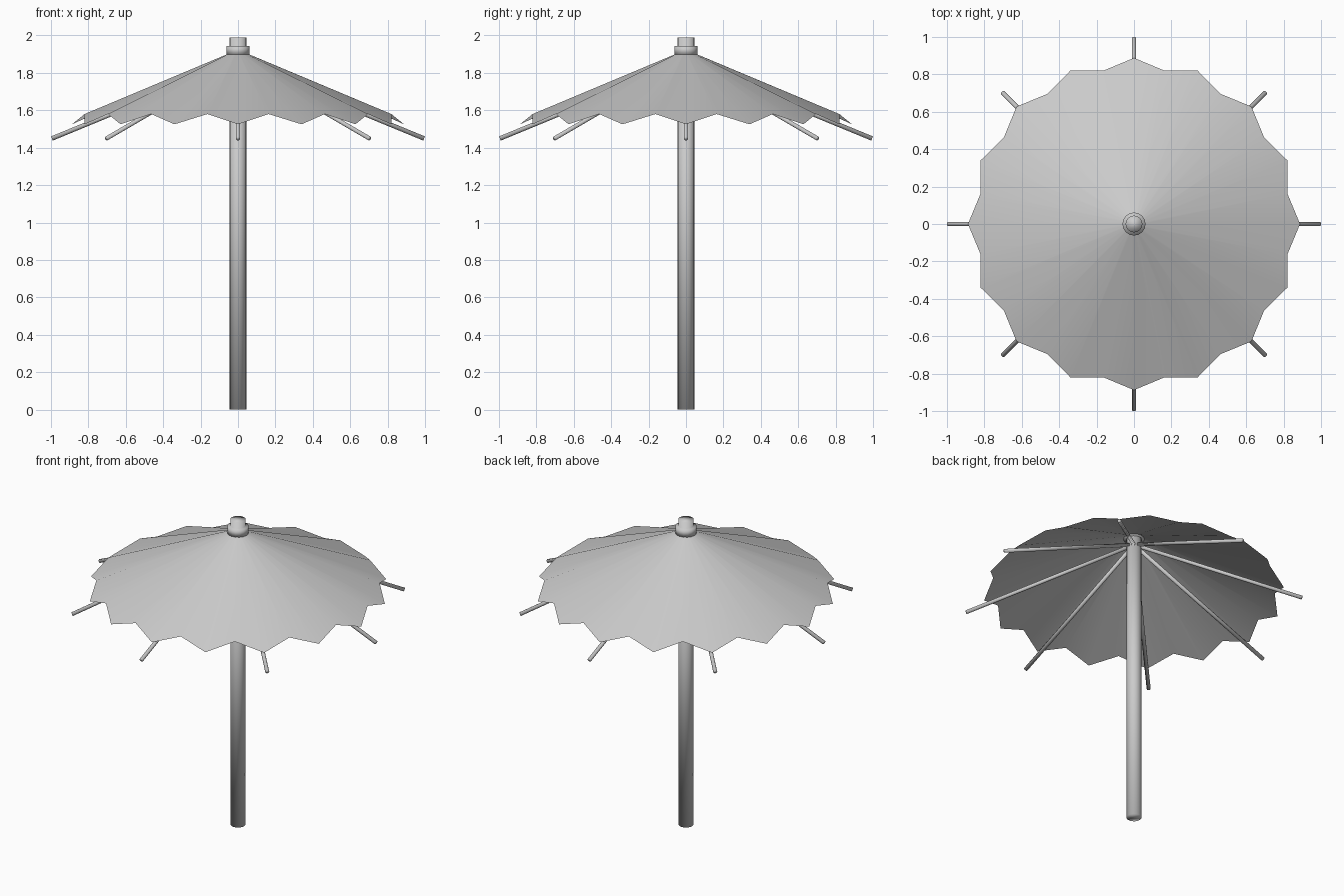
import bpy
import bmesh
from math import sin, cos, pi
from mathutils import Vector

cube = bpy.data.objects.get("Cube")
if cube:
    bpy.data.objects.remove(cube)

# Single plain grey finish
grey = bpy.data.materials.new("plain grey")
grey.use_nodes = True
grey.diffuse_color = (0.6, 0.6, 0.6, 1)
grey.node_tree.nodes["Principled BSDF"].inputs["Base Color"].default_value = (0.6, 0.6, 0.6, 1)


def finish(name, bm):
    """Turn a bmesh into a smooth shaded object."""
    mesh = bpy.data.meshes.new(name)
    for face in bm.faces:
        face.smooth = True
    bm.to_mesh(mesh)
    bm.free()
    mesh.materials.append(grey)
    obj = bpy.data.objects.new(name, mesh)
    bpy.context.collection.objects.link(obj)
    return obj


def rod(name, start, end, radius, sides):
    """Capped cylinder between two points."""
    start, end = Vector(start), Vector(end)
    axis = end - start
    bm = bmesh.new()
    bmesh.ops.create_cone(bm, cap_ends=True, segments=sides, radius1=radius,
                          radius2=radius, depth=axis.length)
    obj = finish(name, bm)
    obj.location = (start + end) / 2
    obj.rotation_mode = 'QUATERNION'
    obj.rotation_quaternion = axis.to_track_quat('Z', 'Y')
    return obj


# Pole and the collar that holds the canopy
rod("pole", (0, 0, 0), (0, 0, 1.988), 0.045, 16)
rod("collar", (0, 0, 1.895), (0, 0, 1.945), 0.062, 16)

# Canopy: thin folded cone with a zigzag hem of sixteen points
points = 16
bm = bmesh.new()
top, hem = [], []
for i in range(points * 2):
    a = pi * i / points
    r, z = (0.836, 1.58) if i % 2 else (0.888, 1.525)
    top.append(bm.verts.new((0.045 * cos(a), 0.045 * sin(a), 1.905)))
    hem.append(bm.verts.new((r * cos(a), r * sin(a), z)))
for i in range(points * 2):
    j = (i + 1) % (points * 2)
    bm.faces.new((top[i], hem[i], hem[j], top[j]))
finish("canopy", bm)

# Eight ribs sloping out under the canopy
for i in range(8):
    a = pi * i / 4
    rod(f"rib_{i + 1}", (0.02 * cos(a), 0.02 * sin(a), 1.851),
        (0.995 * cos(a), 0.995 * sin(a), 1.449), 0.012, 8)
